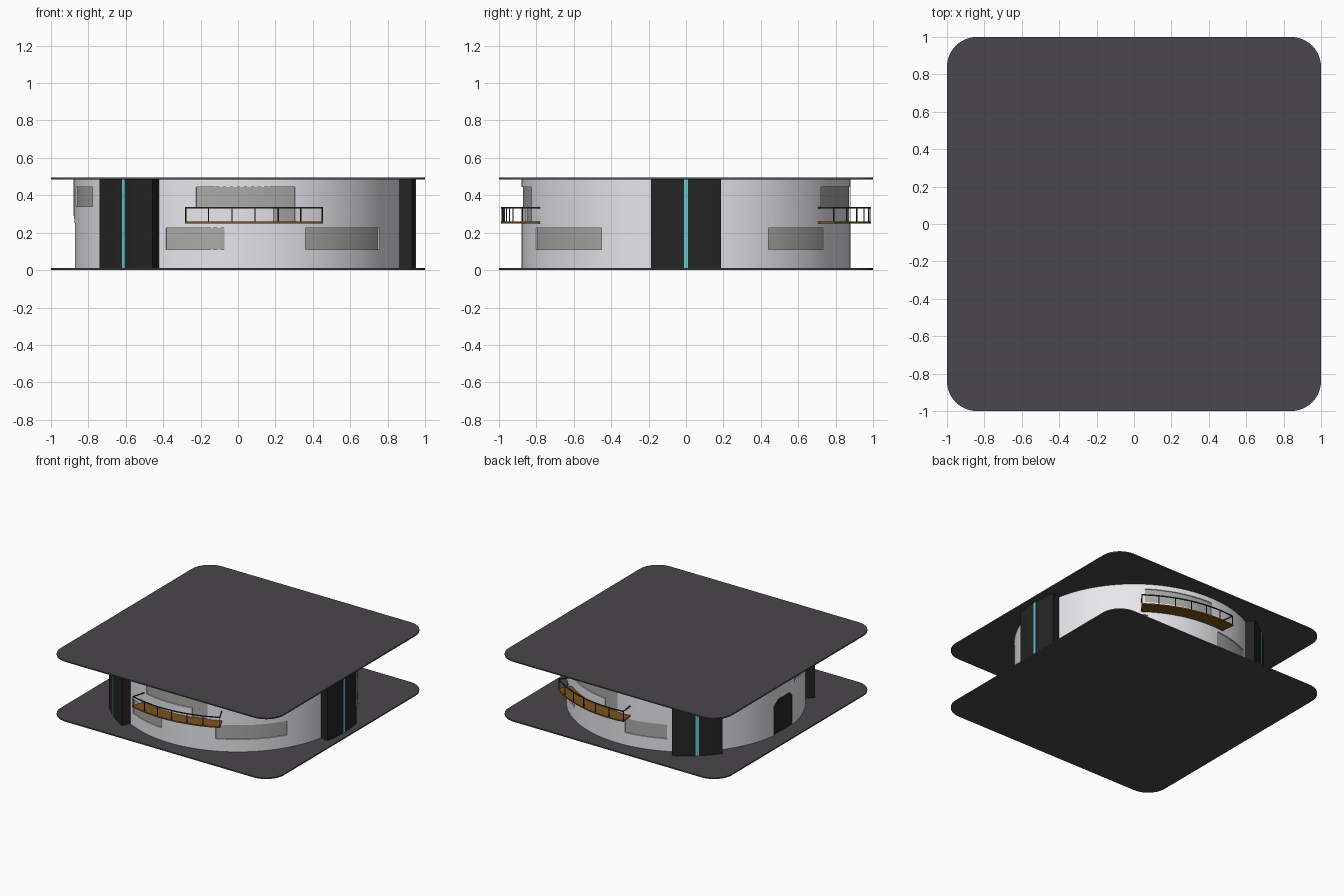
import bpy, bmesh
from math import radians, cos, sin, ceil

if "Cube" in bpy.data.objects:
    bpy.data.objects.remove(bpy.data.objects["Cube"])


def material(name, color):
    m = bpy.data.materials.new(name)
    m.diffuse_color = color
    m.use_nodes = True
    m.node_tree.nodes["Principled BSDF"].inputs["Base Color"].default_value = m.diffuse_color
    return m


SLAB = material("slab_grey", (0.068, 0.063, 0.07, 1))
WALL = material("wall_white", (0.8, 0.8, 0.84, 1))
DARK = material("dark_panel", (0.018, 0.018, 0.018, 1))
GLASS = material("glass", (0.4, 0.4, 0.39, 0.6))
WOOD = material("wood", (0.2, 0.085, 0.012, 1))
GLOW = material("teal_strip", (0.12, 0.6, 0.62, 1))
METAL = material("metal", (0.03, 0.03, 0.04, 1))


def finish(name, bm, mat, smooth=True):
    bmesh.ops.recalc_face_normals(bm, faces=bm.faces)
    me = bpy.data.meshes.new(name)
    bm.to_mesh(me)
    bm.free()
    ob = bpy.data.objects.new(name, me)
    bpy.context.collection.objects.link(ob)
    if mat:
        me.materials.append(mat)
    if smooth:
        smooth_object(ob)
    return ob


def smooth_object(ob):
    bpy.ops.object.select_all(action='DESELECT')
    ob.select_set(True)
    bpy.context.view_layer.objects.active = ob
    bpy.ops.object.shade_smooth_by_angle(angle=radians(30))


def sector(name, a0, a1, r0, r1, z0, z1, mat, smooth=True):
    """Solid ring segment between two angles; a full ring if they span 360."""
    bm = bmesh.new()
    full = a1 - a0 >= 360
    n = max(1, ceil((a1 - a0) / 2.5))
    rings = []
    for i in range(n if full else n + 1):
        a = radians(a0 + (a1 - a0) * i / n)
        rings.append([bm.verts.new((r * cos(a), r * sin(a), z))
                      for r, z in ((r0, z0), (r1, z0), (r1, z1), (r0, z1))])
    for i in range(n):
        p, q = rings[i], rings[(i + 1) % len(rings)]
        for k in range(4):
            bm.faces.new((p[k], p[(k + 1) % 4], q[(k + 1) % 4], q[k]))
    if not full:
        bm.faces.new(rings[0])
        bm.faces.new(rings[-1])
    return finish(name, bm, mat, smooth)


def prism(name, outline, offset, mat):
    """Flat outline extruded along an offset."""
    bm = bmesh.new()
    face = bm.faces.new([bm.verts.new(p) for p in outline])
    ext = bmesh.ops.extrude_face_region(bm, geom=[face])
    verts = [g for g in ext["geom"] if isinstance(g, bmesh.types.BMVert)]
    bmesh.ops.translate(bm, vec=offset, verts=verts)
    return finish(name, bm, mat)


# Ground and roof slabs: rounded squares
RC = 0.16
corners = []
for k, (sx, sy) in enumerate(((1, 1), (-1, 1), (-1, -1), (1, -1))):
    for i in range(13):
        a = radians(90 * k + 7.5 * i)
        corners.append((sx * (1 - RC) + RC * cos(a), sy * (1 - RC) + RC * sin(a)))
for name, z in (("ground_slab", 0), ("roof_slab", 0.484)):
    prism(name, [(x, y, z) for x, y in corners], (0, 0, 0.01), SLAB)

# Round wall
R, RI, TOP = 0.88, 0.86, 0.486
wall = sector("round_wall", 0, 360, RI, R, 0.008, TOP, WALL, smooth=False)


def cut(cutter):
    mod = wall.modifiers.new("opening", 'BOOLEAN')
    mod.operation = 'DIFFERENCE'
    mod.solver = 'EXACT'
    mod.object = cutter
    bpy.context.view_layer.objects.active = wall
    bpy.ops.object.modifier_apply(modifier=mod.name)
    bpy.data.objects.remove(cutter)


# Windows: start angle, end angle, bottom, top
windows = [(244, 265.3, 0.11, 0.226), (294.3, 329.2, 0.11, 0.226),
           (30, 56.7, 0.11, 0.226), (94.5, 116, 0.11, 0.226),
           (190, 208, 0.34, 0.443)]
BALCONIES = (0, 160)
for t in BALCONIES:
    windows.append((255.2 + t, 290.3 + t, 0.334, 0.445))
for a0, a1, z0, z1 in windows:
    cut(sector("cutter", a0, a1, 0.8, 0.95, z0, z1, None, False))
    sector("window_glass", a0, a1, 0.867, 0.872, z0, z1, GLASS)

# Glazed doors below the upper windows, onto the balconies
for t in BALCONIES:
    cut(sector("cutter", 282.5 + t, 290.3 + t, 0.8, 0.95, 0.256, 0.36, None, False))
    sector("balcony_door_glass", 282.5 + t, 290.3 + t, 0.867, 0.872, 0.256, 0.334, GLASS)

# Entrance on the left side, with clipped top corners
door = [(-0.12, 0.005), (0.12, 0.005), (0.12, 0.245), (0.07, 0.29), (-0.07, 0.29), (-0.12, 0.245)]
cut(prism("cutter", [(-1, y, z) for y, z in door], (0.25, 0, 0), None))
prism("entrance_door", [(-0.864, y, z) for y, z in door], (0.015, 0, 0), DARK)
smooth_object(wall)

# Three dark pillars with a teal strip
for a in (0, 130, 230):
    sector("pillar", a - 11.3, a + 11.3, 0.85, 0.95, 0.008, TOP, DARK)
    sector("pillar_strip", a - 0.7, a + 0.7, 0.94, 0.952, 0.008, TOP, GLOW)

# Balconies: deck, curved rail with end returns, posts
for t in BALCONIES:
    a0, a1 = 253.3 + t, 297.4 + t
    sector("balcony_deck", a0, a1, 0.87, 0.99, 0.25, 0.26, WOOD)
    sector("balcony_rail", a0, a1, 0.98, 0.988, 0.33, 0.337, METAL)
    for a in (a0, a1 - 0.45):
        sector("rail_return", a, a + 0.45, 0.872, 0.984, 0.33, 0.337, METAL)
    for i in range(7):
        a = a0 + 0.2 + (a1 - a0 - 0.4) * i / 6
        sector("rail_post", a - 0.16, a + 0.16, 0.981, 0.987, 0.255, 0.333, METAL)
